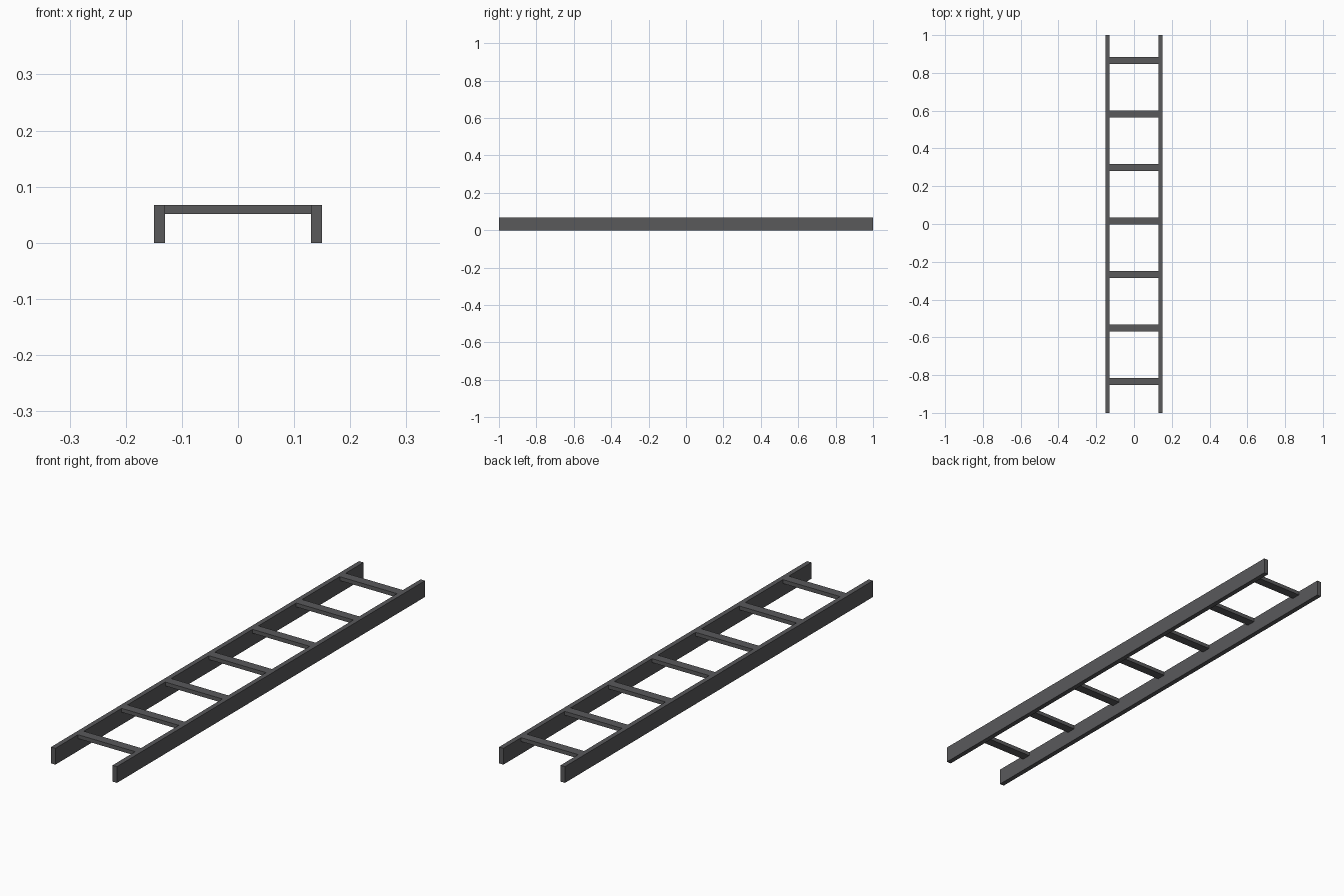
import bpy

if "Cube" in bpy.data.objects:
    bpy.data.objects.remove(bpy.data.objects["Cube"])

dark = bpy.data.materials.new("dark_grey")
dark.diffuse_color = (0.1, 0.1, 0.105, 1)
dark.use_nodes = True
dark.node_tree.nodes["Principled BSDF"].inputs["Base Color"].default_value = dark.diffuse_color


def box(name, lo, hi):
    """Axis-aligned box between two corners."""
    bpy.ops.mesh.primitive_cube_add(size=1, location=[(a + b) / 2 for a, b in zip(lo, hi)])
    ob = bpy.context.object
    ob.name = name
    ob.scale = [b - a for a, b in zip(lo, hi)]
    bpy.ops.object.transform_apply(location=False, rotation=False, scale=True)
    ob.data.materials.append(dark)
    return ob


HALF_W, RAIL_T, HEIGHT = 0.15, 0.02, 0.067
INNER = HALF_W - RAIL_T

# Side rails
box("left_rail", (-HALF_W, -1, 0), (-INNER, 1, HEIGHT))
box("right_rail", (INNER, -1, 0), (HALF_W, 1, HEIGHT))

# Flat rungs, flush with the top of the rails
for i in range(7):
    y = -0.834 + i * 0.2833
    box(f"rung_{i + 1}", (-INNER, y - 0.019, 0.051), (INNER, y + 0.019, HEIGHT))
